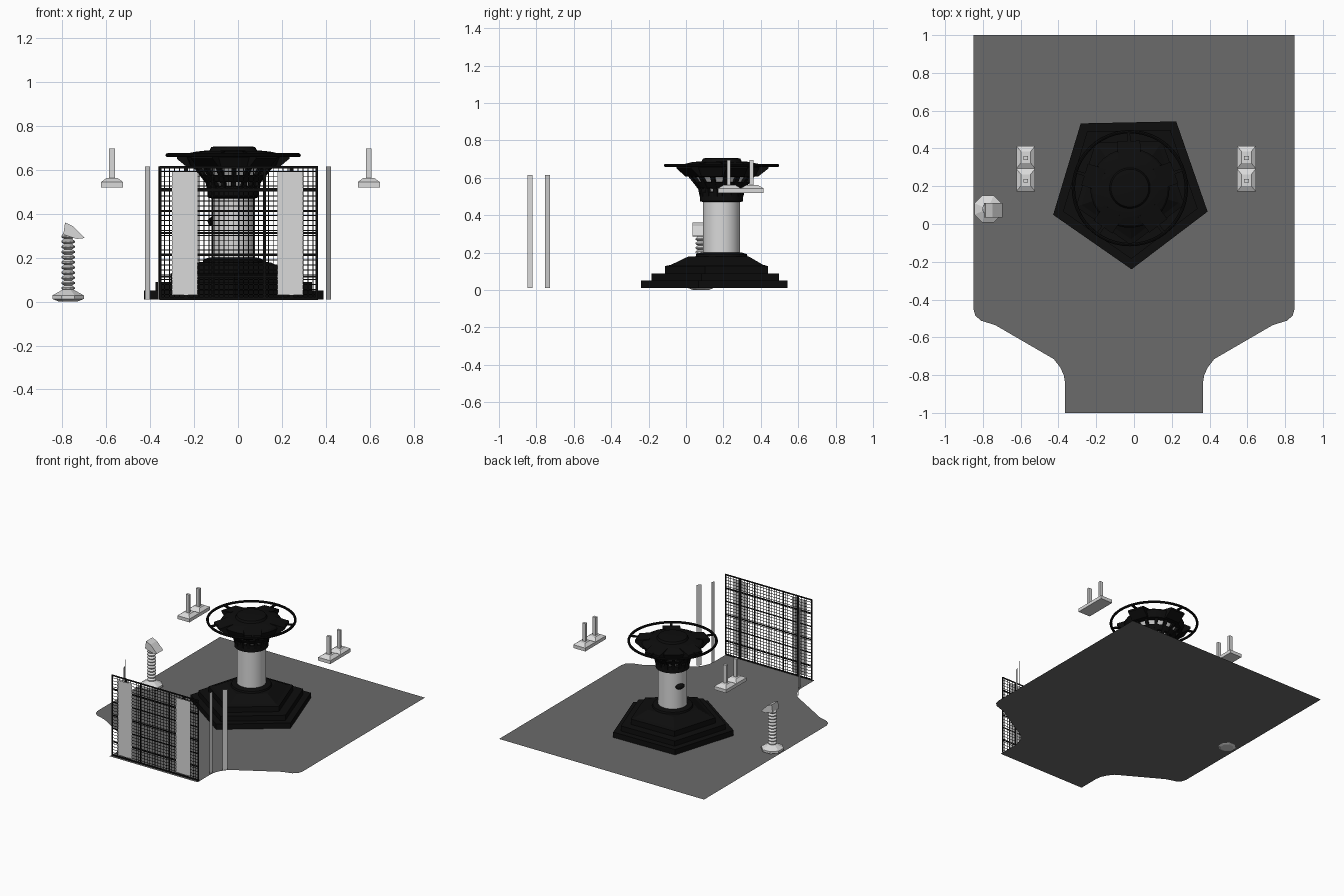
import bpy, bmesh, math
from mathutils import Vector, Matrix

if "Cube" in bpy.data.objects:
    bpy.data.objects.remove(bpy.data.objects["Cube"])


def material(name, r, g, b):
    m = bpy.data.materials.new(name)
    m.diffuse_color = (r, g, b, 1)
    m.use_nodes = True
    m.node_tree.nodes["Principled BSDF"].inputs["Base Color"].default_value = m.diffuse_color
    return m


BLACK = material("black", 0.004, 0.004, 0.004)
GREY = material("floor_grey", 0.145, 0.145, 0.145)
LIGHT = material("light_grey", 0.7, 0.7, 0.7)


def build(name, verts, faces, mat, solid=True):
    me = bpy.data.meshes.new(name)
    me.from_pydata([tuple(v) for v in verts], [], faces)
    if solid:
        bm = bmesh.new()
        bm.from_mesh(me)
        bmesh.ops.recalc_face_normals(bm, faces=bm.faces)
        bm.to_mesh(me)
        bm.free()
    me.materials.append(mat)
    ob = bpy.data.objects.new(name, me)
    bpy.context.collection.objects.link(ob)
    return ob


def revolve(name, profile, n, cx, cy, mat, rot=0.0, smooth=False):
    """Closed solid turned from (radius, z) points."""
    verts, faces = [], []
    for r, z in profile:
        for i in range(n):
            a = math.radians(rot) + 2 * math.pi * i / n
            verts.append((cx + r * math.cos(a), cy + r * math.sin(a), z))
    for k in range(len(profile) - 1):
        for i in range(n):
            j = (i + 1) % n
            faces.append((k * n + i, k * n + j, (k + 1) * n + j, (k + 1) * n + i))
    faces.append(tuple(reversed(range(n))))
    faces.append(tuple((len(profile) - 1) * n + i for i in range(n)))
    ob = build(name, verts, faces, mat)
    if smooth:
        for p in ob.data.polygons:
            p.use_smooth = len(p.vertices) == 4
        bpy.context.view_layer.objects.active = ob
        ob.select_set(True)
        bpy.ops.object.shade_smooth_by_angle(angle=math.radians(30))
        ob.select_set(False)
    return ob


def extrude(name, outline, vec, mat):
    """Prism from a flat outline pushed along vec."""
    n = len(outline)
    pts = [Vector(p) for p in outline]
    verts = pts + [p + Vector(vec) for p in pts]
    faces = [tuple(range(n)), tuple(range(n, 2 * n))]
    faces += [(i, (i + 1) % n, n + (i + 1) % n, n + i) for i in range(n)]
    return build(name, verts, faces, mat)


def box(name, x0, x1, y0, y1, z0, z1, mat):
    return extrude(name, [(x0, y0, z0), (x1, y0, z0), (x1, y1, z0), (x0, y1, z0)],
                   (0, 0, z1 - z0), mat)


# Floor: rectangle narrowing to the entrance
half = [(0.85, 1), (0.85, -0.45), (0.84, -0.485), (0.81, -0.512), (0.735, -0.535),
        (0.425, -0.715), (0.39, -0.76), (0.372, -0.8), (0.365, -0.84), (0.365, -1)]
outline = [(-x, y, 0.006) for x, y in half] + [(x, y, 0.006) for x, y in reversed(half)]
build("floor", outline, [tuple(range(len(outline)))], GREY, solid=False)

# Entrance lattice: flat fine wires and heavier bars
verts, faces = [], []


def strip(x0, x1, z0, z1, y=-0.985):
    i = len(verts)
    verts.extend([(x0, y, z0), (x1, y, z0), (x1, y, z1), (x0, y, z1)])
    faces.append((i, i + 1, i + 2, i + 3))


X0, X1, Z0, Z1 = -0.357, 0.363, 0.01, 0.615
for i in range(33):
    x = X0 + (X1 - X0) * i / 32
    strip(x - 0.002, x + 0.002, Z0, Z1)
for i in range(28):
    z = Z0 + (Z1 - Z0) * i / 27
    strip(X0, X1, z - 0.002, z + 0.002, -0.9852)
for i in range(7):
    z = Z0 + 0.005 + (Z1 - Z0 - 0.01) * i / 6
    strip(X0, X1, z - 0.005, z + 0.005, -0.9854)
for x, w in ((-0.352, 0.005), (-0.237, 0.009), (-0.117, 0.004), (0.003, 0.004),
             (0.123, 0.004), (0.243, 0.009), (0.358, 0.005)):
    strip(x - w, x + w, Z0, Z1, -0.9856)
build("entrance_lattice", verts, faces, BLACK, solid=False)

# Pale door panels and slim wall strips
for name, x0, x1 in (("left_door_panel", -0.30, -0.185), ("right_door_panel", 0.18, 0.295)):
    build(name, [(x0, -0.992, 0.03), (x1, -0.992, 0.03), (x1, -0.992, 0.59), (x0, -0.992, 0.59)],
          [(0, 1, 2, 3)], LIGHT, solid=False)
for s, side in ((-1, "left"), (1, "right")):
    for k, (a, b) in enumerate((((0.355, -0.847), (0.363, -0.822)),
                                ((0.40, -0.753), (0.423, -0.727)))):
        build(f"{side}_wall_strip_{k}",
              [(s * a[0], a[1], Z0), (s * b[0], b[1], Z0), (s * b[0], b[1], Z1), (s * a[0], a[1], Z1)],
              [(0, 1, 2, 3)], LIGHT, solid=False)

# Console base: stepped pentagon with a round collar
CX, CY, ROT = -0.022, 0.19, -88.8
revolve("console_base", [(0.43, 0.01), (0.43, 0.05), (0.375, 0.05), (0.375, 0.088),
                         (0.302, 0.088), (0.302, 0.128), (0.27, 0.135), (0.18, 0.178),
                         (0.15, 0.18)], 5, CX, CY, BLACK, ROT)
revolve("base_collar", [(0.145, 0.16), (0.135, 0.192), (0.11, 0.2)], 32, CX, CY, BLACK, smooth=True)

# Column with a side knob
revolve("column", [(0.099, 0.18), (0.099, 0.5)], 32, CX, CY, LIGHT, smooth=True)
bm = bmesh.new()
bmesh.ops.create_uvsphere(bm, u_segments=12, v_segments=8, radius=1)
bmesh.ops.transform(bm, verts=bm.verts, matrix=Matrix.Translation((-0.115, 0.235, 0.365))
                    @ Matrix.Rotation(math.radians(-25), 4, 'Z')
                    @ Matrix.Diagonal((0.02, 0.035, 0.02, 1)))
me = bpy.data.meshes.new("column_knob")
bm.to_mesh(me)
bm.free()
me.materials.append(BLACK)
bpy.context.collection.objects.link(bpy.data.objects.new("column_knob", me))

# Ribbed flare below the console top
revolve("flare_core", [(0.095, 0.48), (0.1, 0.53), (0.165, 0.62)], 30, CX, CY, LIGHT, smooth=True)
revolve("lower_flare_ring", [(0.1, 0.47), (0.116, 0.475), (0.116, 0.522), (0.1, 0.527)],
        30, CX, CY, BLACK, smooth=True)
revolve("middle_flare_ring", [(0.11, 0.543), (0.128, 0.545), (0.15, 0.575), (0.125, 0.577)],
        30, CX, CY, BLACK, smooth=True)
for i in range(15):
    a = math.radians(ROT + 24 * i)
    d, t = Vector((math.cos(a), math.sin(a), 0)), Vector((-math.sin(a), math.cos(a), 0))
    c = Vector((CX, CY, 0)) - t * 0.011
    prof = [(0.09, 0.5), (0.117, 0.5), (0.125, 0.54), (0.188, 0.62), (0.14, 0.62)]
    extrude(f"flare_rib_{i}", [c + d * r + Vector((0, 0, z)) for r, z in prof], t * 0.022, BLACK)

# Console top, five control lobes with struts, and the outer ring
revolve("console_top", [(0.15, 0.605), (0.19, 0.607), (0.21, 0.655), (0.2, 0.668), (0.15, 0.685),
                        (0.108, 0.688), (0.1, 0.703), (0.085, 0.706)], 30, CX, CY, BLACK, smooth=True)
for i in range(5):
    a = math.radians(ROT + 36 + 72 * i)
    d, t = Vector((math.cos(a), math.sin(a), 0)), Vector((-math.sin(a), math.cos(a), 0))
    c = Vector((CX, CY, 0))
    prof = [(0.14, 0.605), (0.195, 0.607), (0.25, 0.65), (0.25, 0.664), (0.15, 0.684)]
    extrude(f"control_lobe_{i}", [c - t * 0.06 + d * r + Vector((0, 0, z)) for r, z in prof],
            t * 0.12, BLACK)
    prof = [(0.24, 0.66), (0.3, 0.66), (0.3, 0.67), (0.24, 0.67)]
    extrude(f"ring_strut_{i}", [c - t * 0.008 + d * r + Vector((0, 0, z)) for r, z in prof],
            t * 0.016, BLACK)
bpy.ops.mesh.primitive_torus_add(major_radius=0.299, minor_radius=0.009, major_segments=48,
                                 minor_segments=8, location=(CX, CY, 0.666))
ring = bpy.context.object
ring.name = "outer_ring"
ring.data.materials.append(BLACK)

# Hanging lamps: tray, two tapered mounts and two rods each
for side, cx in (("left", -0.573), ("right", 0.595)):
    box(f"{side}_lamp_tray", cx - 0.05, cx + 0.05, 0.172, 0.414, 0.519, 0.544, LIGHT)
    for k, (ya, yb, yr) in enumerate(((0.172, 0.293, 0.229), (0.293, 0.414, 0.35))):
        v = [(cx + sx * 0.05, y, 0.544) for y in (ya, yb) for sx in (-1, 1)]
        v += [(cx + sx * 0.026, y, 0.562) for y in (ya + 0.03, yb - 0.03) for sx in (-1, 1)]
        build(f"{side}_lamp_mount_{k}", v, [(0, 1, 3, 2), (4, 5, 7, 6), (0, 1, 5, 4),
                                            (2, 3, 7, 6), (0, 2, 6, 4), (1, 3, 7, 5)], LIGHT)
        box(f"{side}_lamp_rod_{k}", cx - 0.013, cx + 0.013, yr - 0.01, yr + 0.01, 0.55, 0.696, LIGHT)

# Ribbed stand with an octagonal foot and a tilted head
SX, SY = -0.773, 0.08
revolve("stand_foot", [(0.045, 0.0), (0.078, 0.012), (0.078, 0.028), (0.045, 0.045), (0.025, 0.055)],
        8, SX, SY, LIGHT, 22.5)
ribs = []
for i in range(11):
    z = 0.05 + i * 0.0235
    ribs += [(0.018, z), (0.031, z + 0.008), (0.031, z + 0.014)]
revolve("stand_ribbed_post", ribs + [(0.018, 0.315)], 10, SX, SY, LIGHT)
head = [(-0.787, 0.36), (-0.75, 0.343), (-0.697, 0.289), (-0.733, 0.285), (-0.795, 0.305)]
extrude("stand_head", [(x, 0.035, z) for x, z in head], (0, 0.075, 0), LIGHT)
